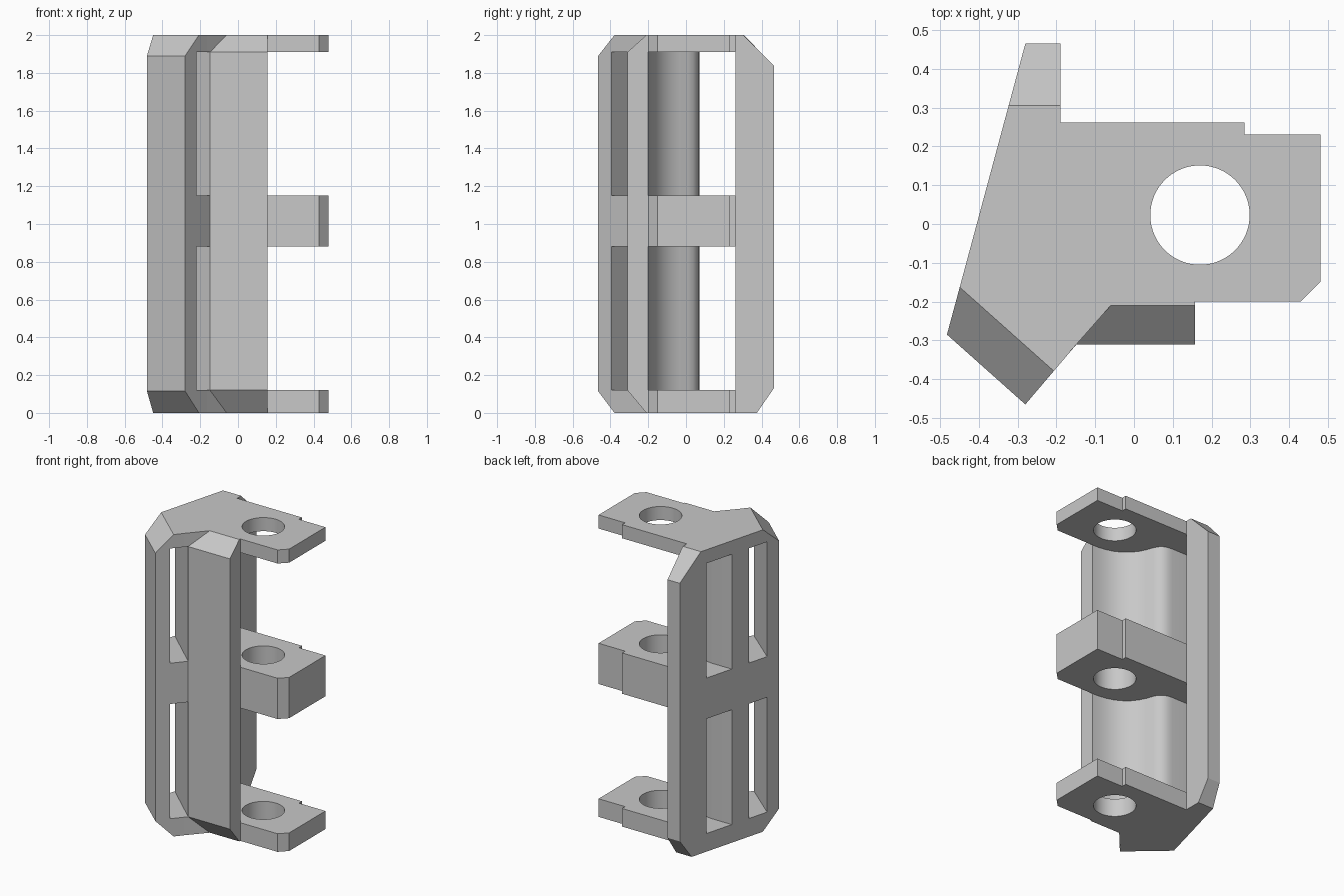
import bpy, bmesh, math
from mathutils import Vector

cube = bpy.data.objects.get("Cube")
if cube:
    bpy.data.objects.remove(cube, do_unlink=True)

grey = bpy.data.materials.new("plain grey")
grey.use_nodes = True
grey.diffuse_color = (0.58, 0.58, 0.58, 1)
grey.node_tree.nodes["Principled BSDF"].inputs["Base Color"].default_value = (0.58, 0.58, 0.58, 1)


def prism(name, outline, z0, z1, planes=()):
    """Extrude an outline between two heights, then trim it by (point, outward normal) planes."""
    bm = bmesh.new()
    face = bm.faces.new([bm.verts.new((x, y, z0)) for x, y in outline])
    top = bmesh.ops.extrude_face_region(bm, geom=[face])["geom"]
    bmesh.ops.translate(bm, vec=(0, 0, z1 - z0),
                        verts=[v for v in top if isinstance(v, bmesh.types.BMVert)])
    for point, normal in planes:
        geom = bm.verts[:] + bm.edges[:] + bm.faces[:]
        cut = bmesh.ops.bisect_plane(bm, geom=geom, plane_co=point, plane_no=normal,
                                     clear_outer=True)["geom_cut"]
        bmesh.ops.holes_fill(bm, edges=[e for e in cut if isinstance(e, bmesh.types.BMEdge)], sides=0)
    bmesh.ops.recalc_face_normals(bm, faces=bm.faces[:])
    mesh = bpy.data.meshes.new(name)
    bm.to_mesh(mesh)
    bm.free()
    mesh.materials.append(grey)
    obj = bpy.data.objects.new(name, mesh)
    bpy.context.collection.objects.link(obj)
    return obj


def slope(a, b, along, outward):
    """Plane through a and b containing the direction along, facing outward."""
    a, b = Vector(a), Vector(b)
    normal = (b - a).cross(Vector(along)).normalized()
    if normal.dot(Vector(outward)) < 0:
        normal.negate()
    return a, normal


# Main block with sloped ends on the front-left post and the rear fin
outline = [(-0.28, 0.465), (-0.482, -0.285), (-0.28, -0.465), (-0.148, -0.31), (0.157, -0.31),
           (0.157, -0.2), (0.43, -0.2), (0.48, -0.15), (0.48, 0.23), (0.285, 0.23),
           (0.285, 0.262), (-0.19, 0.262), (-0.19, 0.465)]
post_edge = (0.202, -0.18, 0)
trims = [
    slope((-0.482, -0.285, 1.89), (-0.45, -0.162, 2), post_edge, (-1, -1, 1)),
    slope((-0.482, -0.285, 0.115), (-0.45, -0.162, 0), post_edge, (-1, -1, -1)),
    slope((0, 0.465, 1.84), (0, 0.305, 2), (1, 0, 0), (0, 1, 1)),
    slope((0, 0.465, 0.13), (0, 0.375, 0), (1, 0, 0), (0, 1, -1)),
]
bracket = prism("hinge_bracket", outline, 0, 2, trims)
cutters = []

# Open bays between the three plates, with a curved cradle wall and a rear window
cradle = [(0.157, -0.2), (0.11, -0.198), (0.06, -0.19), (0.01, -0.175), (-0.035, -0.15),
          (-0.075, -0.117), (-0.105, -0.078), (-0.127, -0.035), (-0.143, 0.01),
          (-0.158, 0.038), (-0.18, 0.058), (-0.21, 0.069), (-0.24, 0.072)]
bay = cradle + [(-0.6, 0.072), (-0.6, 0.262), (-0.19, 0.262), (-0.15, 0.7),
                (0.7, 0.7), (0.7, -0.26), (0.3, -0.26)]
# Slanted slot behind the front-left post
slot = [(-0.576, -0.095), (-0.102, -0.495), (-0.08, -0.37), (-0.148, -0.31), (-0.558, 0.065)]
for low, high in ((0.12, 0.88), (1.15, 1.91)):
    cutters.append(prism("bay_cutter", bay, low, high))
    cutters.append(prism("slot_cutter", slot, low, high))

# Sloped ends of the front bar
bar = [(-0.06, -0.21), (-0.166, -0.33), (0.3, -0.33), (0.3, -0.21)]
for edge_z, end_z, s in ((1.91, 2, 1), (0.12, 0, -1)):
    keep = slope((0, -0.31, edge_z), (0, -0.21, end_z), (1, 0, 0), (0, 1, -s))
    low, high = sorted((edge_z - s * 0.1, end_z + s * 0.1))
    cutters.append(prism("bar_end_cutter", bar, low, high, [keep]))

# Pin hole through all plates
ring = [(0.17 + 0.128 * math.cos(math.tau * i / 64), 0.023 + 0.128 * math.sin(math.tau * i / 64))
        for i in range(64)]
cutters.append(prism("pin_hole_cutter", ring, -0.1, 2.1))

# Carve the block
bpy.ops.object.select_all(action="DESELECT")
bpy.context.view_layer.objects.active = bracket
bracket.select_set(True)
for cutter in cutters:
    cutter.hide_render = True
    mod = bracket.modifiers.new("carve", "BOOLEAN")
    mod.operation = "DIFFERENCE"
    mod.solver = "EXACT"
    mod.object = cutter
    bpy.ops.object.modifier_apply(modifier=mod.name)
for cutter in cutters:
    bpy.data.objects.remove(cutter, do_unlink=True)
bpy.ops.object.shade_smooth_by_angle(angle=math.radians(30))
